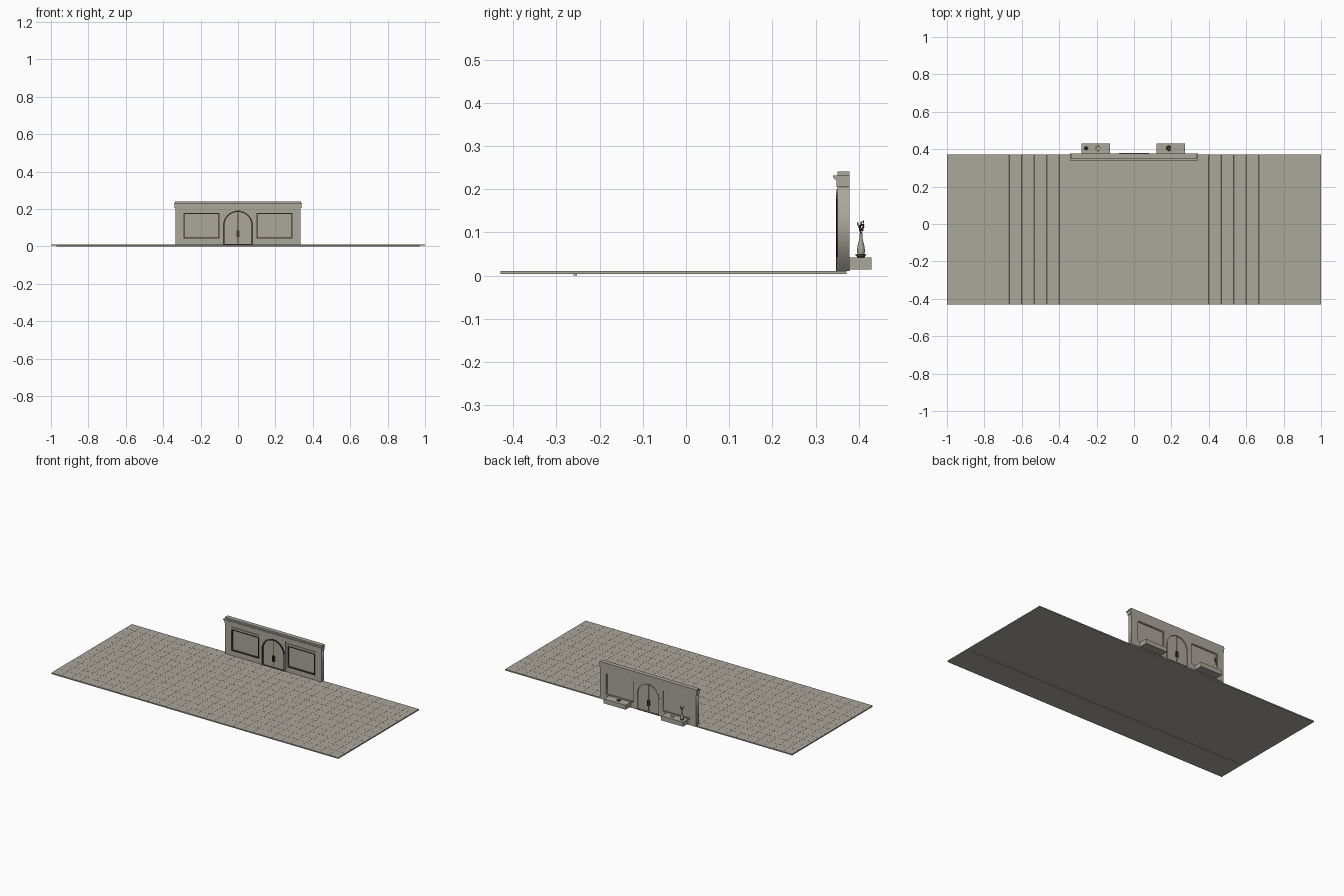
import bpy, bmesh, math, random
from mathutils import Matrix, Vector

cube = bpy.data.objects.get("Cube")
if cube:
    bpy.data.objects.remove(cube, do_unlink=True)
random.seed(4)


def material(name, rgb):
    m = bpy.data.materials.new(name)
    m.use_nodes = True
    m.diffuse_color = (*rgb, 1)
    m.node_tree.nodes["Principled BSDF"].inputs["Base Color"].default_value = (*rgb, 1)
    return m


STONE = material("warm grey stone", (0.41, 0.385, 0.33))
BRONZE = material("dark bronze", (0.06, 0.045, 0.025))


def add_object(name, mesh, mat):
    ob = bpy.data.objects.new(name, mesh)
    mesh.materials.clear()
    mesh.materials.append(mat)
    bpy.context.scene.collection.objects.link(ob)
    return ob


def from_bmesh(name, bm, mat):
    mesh = bpy.data.meshes.new(name)
    bm.to_mesh(mesh)
    bm.free()
    return add_object(name, mesh, mat)


def box(name, x, y, z, mat=STONE):
    """Box from three (low, high) ranges."""
    bm = bmesh.new()
    bmesh.ops.create_cube(bm, size=1)
    for v in bm.verts:
        v.co = [(a + b) / 2 + c * (b - a) for (a, b), c in zip((x, y, z), v.co)]
    return from_bmesh(name, bm, mat)


def rect(x0, x1, z0, z1):
    return [(x0, z0), (x1, z0), (x1, z1), (x0, z1)]


def arch(half, bottom, top, n=24):
    """Round-headed outline centred on x = 0."""
    spring = top - half
    pts = [(half * math.cos(math.pi * i / n), spring + half * math.sin(math.pi * i / n))
           for i in range(n + 1)]
    return [(-half, bottom), (half, bottom)] + pts


def half_arch(side, half, bottom, top, gap):
    pts = [(x, z) for x, z in arch(half, bottom, top)[2:] if x > gap]
    outline = [(gap, bottom), (half, bottom)] + pts + [(gap, top)]
    return [(side * x, z) for x, z in outline]


def plate(name, loops, y0, y1, mat=STONE):
    """Upright slab from an outline; further loops are holes."""
    cu = bpy.data.curves.new(name, "CURVE")
    cu.dimensions = "2D"
    cu.fill_mode = "BOTH"
    cu.extrude = (y1 - y0) / 2
    for loop in loops:
        sp = cu.splines.new("POLY")
        sp.points.add(len(loop) - 1)
        for p, (x, z) in zip(sp.points, loop):
            p.co = (x, z, 0, 1)
        sp.use_cyclic_u = True
    tmp = bpy.data.objects.new(name + "_outline", cu)
    bpy.context.scene.collection.objects.link(tmp)
    dg = bpy.context.evaluated_depsgraph_get()
    mesh = bpy.data.meshes.new_from_object(tmp.evaluated_get(dg))
    bpy.data.objects.remove(tmp, do_unlink=True)
    mesh.transform(Matrix.Translation((0, (y0 + y1) / 2, 0)) @ Matrix.Rotation(math.pi / 2, 4, "X"))
    mesh.name = name
    return add_object(name, mesh, mat)


def lathe(name, profile, centre, mat, n=20):
    """Turned part from (radius, height) pairs."""
    bm = bmesh.new()
    rings = [[bm.verts.new((centre[0] + r * math.cos(math.tau * i / n),
                            centre[1] + r * math.sin(math.tau * i / n), centre[2] + h))
              for i in range(n)] for r, h in profile]
    for a, b in zip(rings, rings[1:]):
        for i in range(n):
            j = (i + 1) % n
            bm.faces.new((a[i], a[j], b[j], b[i]))
    bm.faces.new(rings[0][::-1])
    bm.faces.new(rings[-1])
    for f in bm.faces:
        f.smooth = len(f.verts) == 4
    return from_bmesh(name, bm, mat)


# Paved floor slab with hairline joints, and the rail beneath it
FLOOR = 0.0115
box("floor_slab", (-1, 1), (-0.43, 0.372), (0.004, 0.011))
bm = bmesh.new()
bmesh.ops.create_grid(bm, x_segments=30, y_segments=12, size=1)
for v in bm.verts:
    v.co = (v.co.x, -0.029 + v.co.y * 0.401, FLOOR)
bmesh.ops.inset_individual(bm, faces=bm.faces[:], thickness=0.0005, depth=0.0003)
from_bmesh("floor_tiles", bm, STONE)
box("floor_rail", (-0.97, 0.97), (-0.261, -0.252), (0, 0.004))

# Wall with two panel openings and an arched doorway
FRONT, BACK, BASE = 0.351, 0.378, 0.011
panels = {"right": (-0.291, -0.1), "left": (0.1, 0.291)}
DZ = (0.043, 0.177)
holes = [rect(*xr, *DZ) for xr in panels.values()]
# The doorway reaches the bottom edge, so it belongs to the outer outline
door = arch(0.078, BASE, 0.189)
outline = [(-0.335, BASE), door[0]] + door[:1:-1] + [door[1], (0.335, BASE),
                                                   (0.335, 0.224), (-0.335, 0.224)]
plate("wall", [outline] + holes, FRONT, BACK)

# Frieze, cornice and coping
box("frieze", (-0.339, 0.339), (0.348, BACK), (0.205, 0.222))
box("cornice_lower", (-0.339, 0.339), (0.344, BACK), (0.222, 0.227))
box("cornice_upper", (-0.342, 0.342), (0.34, BACK), (0.227, 0.232))
box("coping", (-0.338, 0.338), (FRONT, BACK), (0.232, 0.241))

# Sunken panels with mouldings
for side, (a, b) in panels.items():
    box(side + "_panel", (a, b), (0.36, 0.37), DZ)
    inner = rect(a + 0.004, b - 0.004, DZ[0] + 0.004, DZ[1] - 0.004)
    plate(side + "_panel_trim", [rect(a, b, *DZ), inner], 0.348, 0.36, BRONZE)
    plate(side + "_panel_back_trim", [rect(a, b, *DZ), inner], 0.37, 0.376)
    box(side + "_panel_hood", (a - 0.002, b + 0.002), (0.347, FRONT), (0.187, 0.192))

# Arched double door, frame, seam and handles
plate("door_frame", [arch(0.08, BASE, 0.191), arch(0.073, BASE + 0.002, 0.184)],
      0.347, 0.36, BRONZE)
plate("door_back_frame", [arch(0.079, BASE, 0.19), arch(0.073, BASE + 0.002, 0.184)],
      0.37, 0.379)
for side, s in (("left", 1), ("right", -1)):
    plate(side + "_door", [half_arch(s, 0.077, BASE, 0.188, 0.001)], 0.357, 0.372)
    box(side + "_pilaster", sorted((s * 0.081, s * 0.087)), (0.348, FRONT), (BASE, 0.2))
    for face, y in (("front", (0.35, 0.357)), ("back", (0.372, 0.379))):
        box(f"{side}_{face}_handle", sorted((s * 0.003, s * 0.008)), y, (0.05, 0.085), BRONZE)
box("door_seam", (-0.002, 0.002), (0.355, 0.36), (BASE, 0.185), BRONZE)

# Rear shelves
TOP = 0.042
box("right_shelf", (-0.28, -0.128), (BACK, 0.43), (0.014, TOP))
box("left_shelf", (0.12, 0.272), (BACK, 0.43), (0.014, TOP))

# Bowls
bowl = [(0.006, 0), (0.009, 0.002), (0.014, 0.007), (0.012, 0.007), (0.006, 0.003)]
for side, x, mat in (("right", -0.192, STONE), ("left", 0.185, BRONZE)):
    lathe(side + "_bowl", bowl, (x, 0.405, TOP), mat)

# Vase on a dark foot, with leafy twigs
VASE = Vector((-0.256, 0.405, TOP))
lathe("vase_foot", [(0.008, 0), (0.01, 0.003), (0.009, 0.008)], VASE, BRONZE)
lathe("vase", [(0.008, 0.008), (0.0095, 0.015), (0.008, 0.026), (0.004, 0.042),
               (0.003, 0.05), (0.004, 0.056)], VASE, STONE)
leaves = bmesh.new()
for i in range(6):
    ang = math.tau * i / 6
    start = VASE + Vector((0, 0, 0.052))
    reach = Vector((math.cos(ang) * 0.011, math.sin(ang) * 0.008, random.uniform(0.02, 0.034)))
    lathe_dir = reach.to_track_quat("Z", "Y").to_matrix().to_4x4()
    bmesh.ops.create_cone(leaves, segments=5, radius1=0.0007, radius2=0.0005, depth=reach.length,
                          cap_ends=True, matrix=Matrix.Translation(start + reach / 2) @ lathe_dir)
    for t in (0.5, 0.75, 1):
        off = Vector((random.uniform(-1, 1), random.uniform(-1, 1), 0)) * 0.002
        bmesh.ops.create_icosphere(leaves, subdivisions=1, radius=0.0025, matrix=Matrix.Translation(
            start + reach * t + off) @ lathe_dir @ Matrix.Diagonal((0.8, 0.5, 1.3, 1)))
from_bmesh("vase_twigs", leaves, BRONZE)
